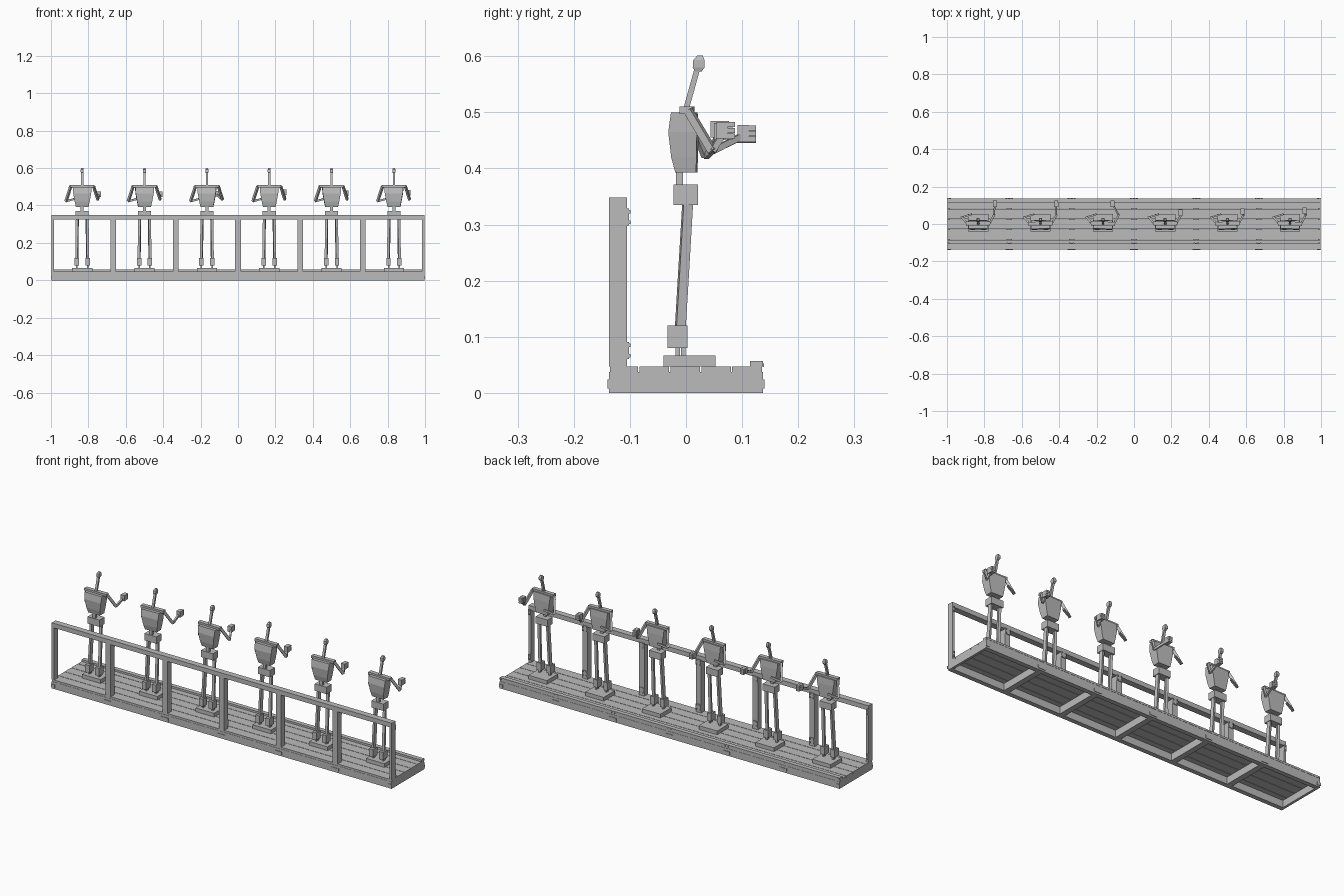
import bpy, bmesh, math
from mathutils import Vector, Matrix

if "Cube" in bpy.data.objects:
    bpy.data.objects.remove(bpy.data.objects["Cube"])

grey = bpy.data.materials.new("plain grey")
grey.diffuse_color = (0.5, 0.5, 0.5, 1)
grey.use_nodes = True
grey.node_tree.nodes["Principled BSDF"].inputs["Base Color"].default_value = grey.diffuse_color


def finish(name, bm):
    bmesh.ops.recalc_face_normals(bm, faces=bm.faces)
    me = bpy.data.meshes.new(name)
    bm.to_mesh(me)
    bm.free()
    me.materials.append(grey)
    ob = bpy.data.objects.new(name, me)
    bpy.context.collection.objects.link(ob)
    return ob


def add_box(bm, x0, x1, y0, y1, z0, z1):
    size = Matrix.Diagonal((x1 - x0, y1 - y0, z1 - z0, 1))
    mid = Matrix.Translation(((x0 + x1) / 2, (y0 + y1) / 2, (z0 + z1) / 2))
    return bmesh.ops.create_cube(bm, size=1, matrix=mid @ size)["verts"]


def add_bar(bm, a, b, w, d):
    """Rectangular bar between two points."""
    a, b = Vector(a), Vector(b)
    rot = (b - a).to_track_quat('Z', 'Y').to_matrix().to_4x4()
    size = Matrix.Diagonal((w, d, (b - a).length, 1))
    bmesh.ops.create_cube(bm, size=1, matrix=Matrix.Translation((a + b) / 2) @ rot @ size)


def add_loft(bm, rings):
    """Closed stack of rectangles: (z, half width, y0, y1)."""
    loops = [[bm.verts.new((x, y, z)) for x, y in ((-w, a), (w, a), (w, b), (-w, b))]
             for z, w, a, b in rings]
    for lo, hi in zip(loops, loops[1:]):
        for i in range(4):
            j = (i + 1) % 4
            bm.faces.new((lo[i], lo[j], hi[j], hi[i]))
    bm.faces.new(loops[0][::-1])
    bm.faces.new(loops[-1])


def boxes(name, items):
    bm = bmesh.new()
    for it in items:
        add_box(bm, *it)
    return finish(name, bm)


# station positions: end stations are half as wide as the inner ones
stations = []
for i in range(7):
    x = -1 + i / 3
    stations.append((max(-0.998, x - 0.015), min(0.998, x + 0.015)))

# deck planks with narrow gaps
edges = [-0.137, -0.084, -0.029, 0.026, 0.081, 0.137]
boxes("deck_planks", [(-0.998, 0.998, a + 0.0012, b - 0.0012, 0.037, 0.047)
                      for a, b in zip(edges, edges[1:])])
# frame below the deck
boxes("long_beams", [(-0.998, 0.998, -0.137, -0.113, 0, 0.037),
                     (-0.998, 0.998, 0.113, 0.137, 0, 0.037)])
boxes("cross_beams", [(a, b, -0.113, 0.113, 0, 0.037) for a, b in stations])
boxes("back_kerb", [(-0.998, 0.998, 0.114, 0.137, 0.047, 0.057)])
# front frame
boxes("front_posts", [(a, b, -0.137, -0.105, 0.047, 0.324) for a, b in stations])
boxes("front_top_rail", [(-0.998, 0.998, -0.137, -0.105, 0.324, 0.348)])

# joining plates and bolts at each station
plates, bolts = [], []
for a, b in stations:
    p, q = max(-1, a - 0.006), min(1, b + 0.006)
    plates += [(p, q, -0.14, -0.137, 0.008, 0.024), (p, q, 0.137, 0.14, 0.008, 0.024)]
    for z in (0.06, 0.298):
        plates.append((a, b, -0.105, -0.102, z, z + 0.031))
        for dz in (0.006, 0.025):
            for x in (a + 0.005, b - 0.005):
                bolts.append((x - 0.003, x + 0.003, -0.102, -0.099,
                              z + dz - 0.003, z + dz + 0.003))
    for x in (a + 0.006, b - 0.006):
        bolts.append((x - 0.003, x + 0.003, 0.137, 0.139, 0.046, 0.052))
boxes("joint_plates", plates)
boxes("bolts", bolts)

# hand offset from the figure's middle, and yaw of each upper body in degrees
poses = [((0.090, 0.108, 0.460), 0), ((0.084, 0.108, 0.461), 2),
         ((0.052, 0.108, 0.462), -2), ((0.082, 0.060, 0.470), 0),
         ((0.080, 0.066, 0.466), 2), ((0.078, 0.070, 0.468), -2)]


def figure(cx, hand, yaw):
    place = Matrix.Translation((cx, 0, 0))
    parts = []

    def part(name, build, turn=0):
        bm = bmesh.new()
        build(bm)
        ob = finish(name, bm)
        ob.matrix_world = place @ Matrix.Rotation(math.radians(turn), 4, 'Z')

    # stand, feet and legs
    part("stand_slab", lambda bm: add_box(bm, -0.054, 0.054, -0.04, 0.053, 0.047, 0.067))

    def feet(bm):
        for s in (-0.029, 0.029):
            add_box(bm, s - 0.012, s + 0.012, -0.033, 0.003, 0.08, 0.12)
            for y in (-0.015, -0.005):
                add_box(bm, s - 0.004, s + 0.004, y - 0.004, y + 0.004, 0.067, 0.08)
    part("feet", feet)

    def legs(bm):
        for s in (-1, 1):
            add_bar(bm, (s * 0.029, -0.010, 0.118), (s * 0.026, 0.003, 0.338), 0.013, 0.017)
    part("legs", legs)

    # hips and waist
    part("hips", lambda bm: add_box(bm, -0.035, 0.035, -0.022, 0.021, 0.335, 0.371))
    part("waist", lambda bm: add_box(bm, -0.008, 0.008, -0.018, -0.005, 0.37, 0.396))

    # tapered torso with shoulder bar
    part("torso", lambda bm: add_loft(bm, [
        (0.393, 0.034, -0.018, 0.019), (0.420, 0.040, -0.025, 0.020),
        (0.465, 0.048, -0.030, 0.021), (0.500, 0.051, -0.025, 0.019)]), yaw)
    part("shoulder_bar", lambda bm: add_box(bm, -0.064, 0.064, -0.009, 0.013, 0.497, 0.510), yaw)

    # leaning neck mast with knob
    def mast(bm):
        add_bar(bm, (0, 0, 0.505), (0, 0.023, 0.588), 0.012, 0.010)
    part("neck_mast", mast)
    part("mast_knob", lambda bm: add_loft(bm, [
        (0.573, 0.006, 0.016, 0.028), (0.580, 0.008, 0.012, 0.033),
        (0.593, 0.008, 0.013, 0.033), (0.601, 0.005, 0.020, 0.030)]))

    # bent arms
    elbow_r = (0.084, 0.047, 0.431)
    h = Vector(hand)

    def right_arm(bm):
        add_bar(bm, (0.061, 0.004, 0.503), elbow_r, 0.011, 0.014)
        add_bar(bm, elbow_r, h, 0.009, 0.011)
    part("raised_arm", right_arm)
    elbow_l = (-0.087, 0.036, 0.410 + 0.012)

    def left_arm(bm):
        add_bar(bm, (-0.061, 0.004, 0.503), elbow_l, 0.011, 0.014)
        add_bar(bm, elbow_l, (-0.035, 0.052, 0.437), 0.009, 0.010)
    part("folded_arm", left_arm)

    # blocky hand: palm and three finger bars
    def hand_block(bm):
        add_box(bm, h.x - 0.011, h.x + 0.011, h.y - 0.016, h.y + 0.004, h.z - 0.015, h.z + 0.015)
        for k in (-1, 0, 1):
            z = h.z + k * 0.010
            add_box(bm, h.x - 0.010, h.x + 0.010, h.y + 0.004, h.y + 0.017, z - 0.0045, z + 0.0045)
    part("hand", hand_block)


for i, (hand, yaw) in enumerate(poses):
    figure(-0.833 + i / 3, hand, yaw)
